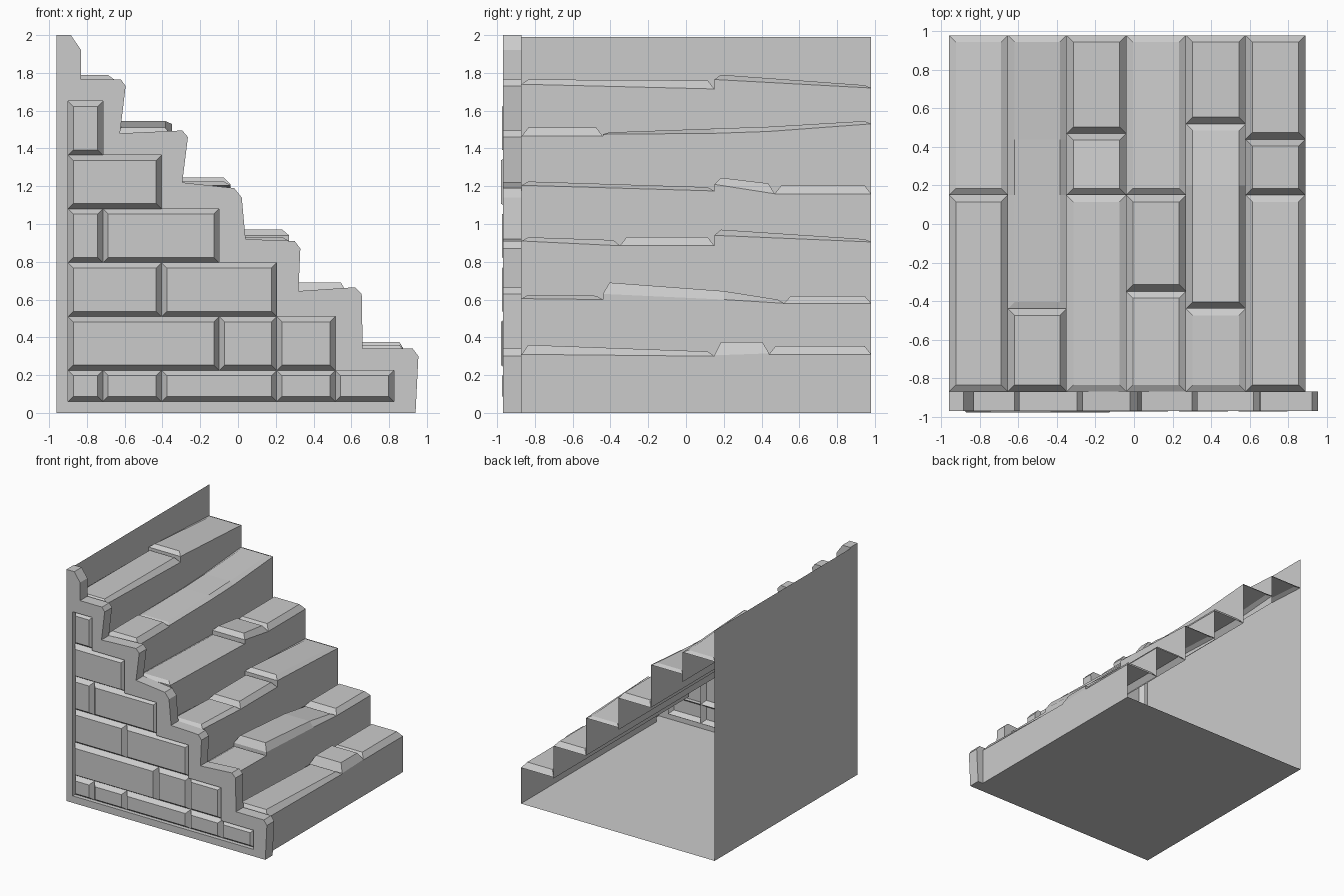
import bpy, bmesh
from mathutils import Vector

if "Cube" in bpy.data.objects:
    bpy.data.objects.remove(bpy.data.objects["Cube"])

C = 0.035                                   # chamfer width
XS = [0.89, 0.58, 0.27, -0.04, -0.35, -0.655, -0.96]
YF, YP, YB = -0.87, -0.97, 0.98             # stair front, panel face, stair back


def face(bm, pts, d):
    """Add a face turned towards direction d."""
    f = bm.faces.new([bm.verts.new(p) for p in pts])
    f.normal_update()
    if f.normal.dot(Vector(d)) < 0:
        f.normal_flip()


def finish(bm, name):
    bmesh.ops.remove_doubles(bm, verts=bm.verts, dist=0.0005)
    me = bpy.data.meshes.new(name)
    bm.to_mesh(me)
    bm.free()
    ob = bpy.data.objects.new(name, me)
    bpy.context.collection.objects.link(ob)


# Steps, lowest first: slabs given as stations (y, edge height, top height)
STEPS = [
    [[(YF, .31, .36), (.15, .30, .325)], [(.15, .305, .375), (.44, .315, .375)],
     [(.44, .31, .355), (YB, .31, .355)]],
    [[(YF, .605, .625), (-.44, .60, .62)], [(-.44, .63, .69), (.2, .60, .645), (.52, .58, .60)],
     [(.52, .58, .62), (YB, .58, .62)]],
    [[(YF, .91, .93), (-.35, .885, .915)], [(-.35, .885, .93), (.15, .885, .93)],
     [(.15, .94, .97), (YB, .905, .92)]],
    [[(YF, 1.205, 1.225), (.15, 1.175, 1.195)], [(.15, 1.21, 1.245), (.47, 1.16, 1.215)],
     [(.47, 1.16, 1.205), (YB, 1.16, 1.205)]],
    [[(YF, 1.465, 1.51), (-.44, 1.465, 1.51)],
     [(-.44, 1.475, 1.485), (.15, 1.48, 1.505), (.44, 1.49, 1.515), (YB, 1.53, 1.545)]],
    [[(YF, 1.74, 1.765), (.15, 1.715, 1.76)], [(.15, 1.765, 1.79), (YB, 1.72, 1.735)]],
]
base = [min(s[1] for slab in st for s in slab) for st in STEPS]

for i, step in enumerate(STEPS):
    bm = bmesh.new()
    x1, x0 = XS[i], XS[i + 1]
    below = base[i - 1] if i else 0
    for slab in step:
        n = len(slab) - 1
        lo = [[(x, y, l) for x in (x0, x1)] for y, l, h in slab]
        hi = [[(x, y + (C if k == 0 else -C if k == n else 0), h) for x in (x0 + C, x1 - C)]
              for k, (y, l, h) in enumerate(slab)]
        up = (0, 0, 1)
        for k in range(n):
            face(bm, [hi[k][0], hi[k][1], hi[k + 1][1], hi[k + 1][0]], up)
            for s in (0, 1):
                face(bm, [lo[k][s], lo[k + 1][s], hi[k + 1][s], hi[k][s]], up)
            # riser below the slab edge
            a, b = lo[k][1], lo[k + 1][1]
            face(bm, [a, b, (x1, b[1], below), (x1, a[1], below)], (1, 0, 0))
        for k, d in ((0, -1), (n, 1)):
            face(bm, [lo[k][0], lo[k][1], hi[k][1], hi[k][0]], up)
            z, y = lo[k][0][2], lo[k][0][1]
            if z - base[i] > 0.01 and y not in (YF, YB):
                face(bm, [lo[k][0], lo[k][1], (x1, y, base[i]), (x0, y, base[i])], (0, d, 0))
    finish(bm, "step_%d" % (i + 1))

# Side wall and floor
bm = bmesh.new()
xl = XS[-1]
face(bm, [(xl, YF, 0), (xl, YB, 0), (xl, YB, 1.99), (xl, YF, 1.99)], (-1, 0, 0))
finish(bm, "side_wall")
bm = bmesh.new()
face(bm, [(xl, YF, 0), (XS[0], YF, 0), (XS[0], YB, 0), (xl, YB, 0)], (0, 0, -1))
finish(bm, "floor")

# Front panel: stepped outline with a stepped recess
OUT = [(-.96, 0), (.94, 0), (.955, .30), (.925, .34), (.66, .34), (.655, .63), (.62, .665),
       (.32, .645), (.33, .87), (.30, .91), (.04, .92), (.02, 1.14), (-.02, 1.19),
       (-.295, 1.22), (-.265, 1.46), (-.295, 1.495), (-.625, 1.48), (-.595, 1.73),
       (-.62, 1.765), (-.83, 1.765), (-.83, 1.92), (-.885, 2), (-.96, 2)]
ROWS = [(.06, .225, [-.90, -.715, -.405, .205, .515, .825]),
        (.225, .51, [-.90, -.10, .205, .515]), (.51, .795, [-.90, -.405, .205]),
        (.795, 1.08, [-.90, -.715, -.10]), (1.08, 1.365, [-.90, -.405]),
        (1.365, 1.65, [-.90, -.715])]
HOLE = [(-.90, .06)]
for z0, z1, xs in ROWS:
    HOLE += [(xs[-1], z0), (xs[-1], z1)]
HOLE.append((-.90, 1.65))
YR = -0.935                                 # recess depth

bm = bmesh.new()
edges = []
for loop in (OUT, HOLE):
    vs = [bm.verts.new((x, YP, z)) for x, z in loop]
    edges += [bm.edges.new((vs[k - 1], vs[k])) for k in range(len(vs))]
bmesh.ops.triangle_fill(bm, edges=edges, use_beauty=True, use_dissolve=False)
for f in bm.faces:
    f.normal_update()
    if f.normal.y > 0:
        f.normal_flip()
for loop, yb, s in ((OUT, YF, 1), (HOLE, YR, -1)):
    for k in range(len(loop)):
        (ax, az), (bx, bz) = loop[k - 1], loop[k]
        face(bm, [(ax, YP, az), (bx, YP, bz), (bx, yb, bz), (ax, yb, az)],
             (s * (bz - az), 0, -s * (bx - ax)))
# back lip between the outline and the stairs
stair = [(xl, base[-1])]
for i in range(5, -1, -1):
    stair += [(XS[i], base[i]), (XS[i], base[i - 1] if i else 0)]
face(bm, [(x, YF, z) for x, z in OUT[1:] + stair], (0, 1, 0))
finish(bm, "front_panel")

# Chamfered bricks in the recess
bm = bmesh.new()
for r, (z0, z1, xs) in enumerate(ROWS):
    for k, (a, b) in enumerate(zip(xs, xs[1:])):
        yt = -0.98 if (r, k) in ((1, 0), (4, 0)) else -0.973
        lo = [(a, YR, z0), (b, YR, z0), (b, YR, z1), (a, YR, z1)]
        c = 0.028
        hi = [(a + c, yt, z0 + c), (b - c, yt, z0 + c), (b - c, yt, z1 - c), (a + c, yt, z1 - c)]
        face(bm, hi, (0, -1, 0))
        for j in range(4):
            face(bm, [lo[j - 1], lo[j], hi[j], hi[j - 1]], (0, -1, 0))
finish(bm, "panel_bricks")
